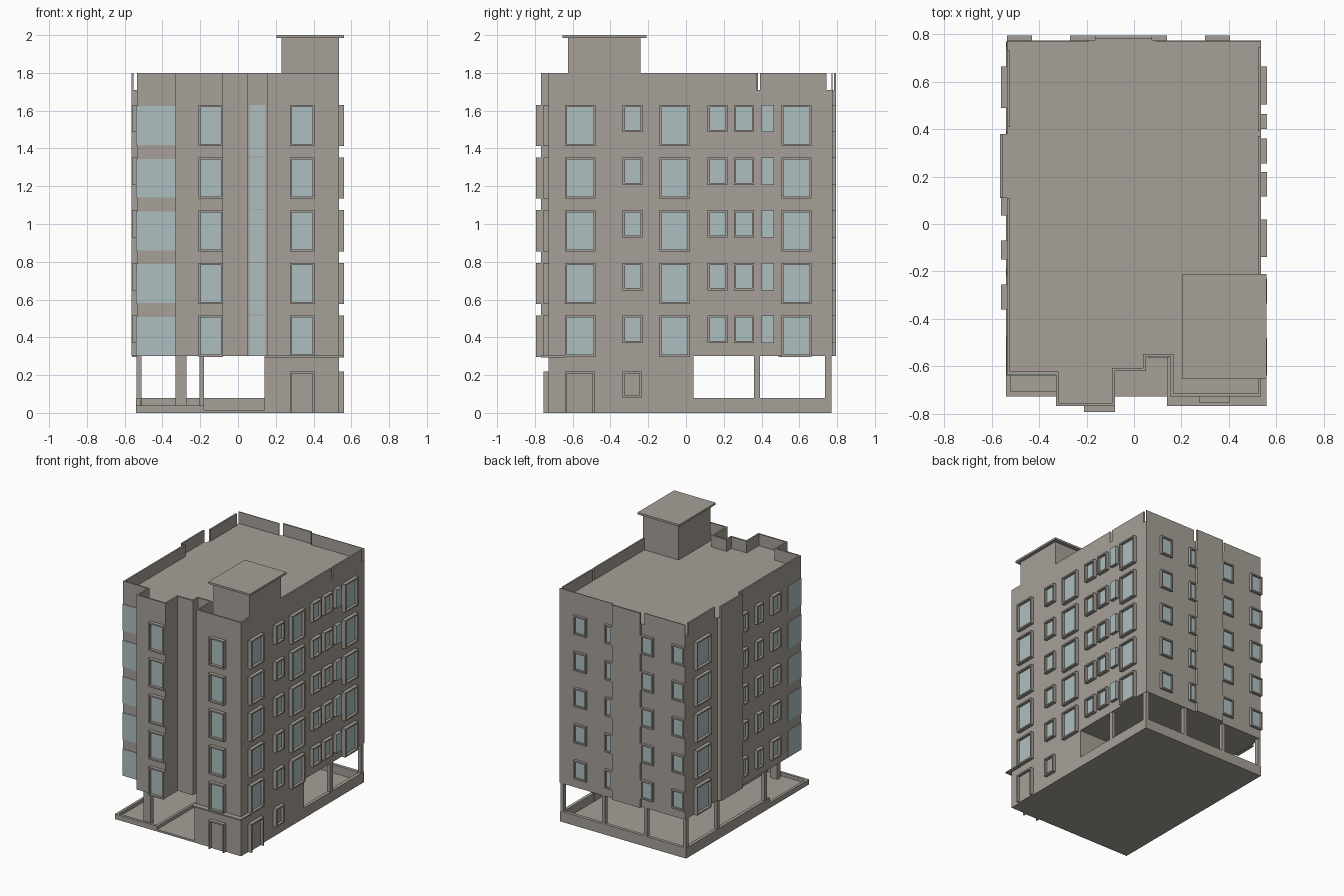
import bpy, bmesh
from mathutils import Vector

cube = bpy.data.objects.get("Cube")
if cube:
    bpy.data.objects.remove(cube)


def material(name, rgb):
    m = bpy.data.materials.new(name)
    m.use_nodes = True
    m.diffuse_color = (*rgb, 1)
    m.node_tree.nodes["Principled BSDF"].inputs["Base Color"].default_value = (*rgb, 1)
    return m


WALL = material("taupe_wall", (0.38, 0.35, 0.31))
GLASS = material("pale_blue_glass", (0.42, 0.52, 0.53))


def add_object(name, bm, mat):
    bmesh.ops.recalc_face_normals(bm, faces=bm.faces)
    me = bpy.data.meshes.new(name)
    bm.to_mesh(me)
    bm.free()
    me.materials.append(mat)
    ob = bpy.data.objects.new(name, me)
    bpy.context.collection.objects.link(ob)
    return ob


def box(bm, x0, x1, y0, y1, z0, z1):
    vs = bmesh.ops.create_cube(bm, size=1)["verts"]
    for v in vs:
        v.co = Vector((x0 if v.co.x < 0 else x1,
                       y0 if v.co.y < 0 else y1,
                       z0 if v.co.z < 0 else z1))


def wall_box(bm, side, at, u0, u1, z0, z1, d0, d1):
    """Box on a wall: u runs along the wall, d is distance outward."""
    s = 1 if side in ("right", "back") else -1
    a, b = sorted((at + s * d0, at + s * d1))
    if side in ("front", "back"):
        box(bm, u0, u1, a, b, z0, z1)
    else:
        box(bm, a, b, u0, u1, z0, z1)


def boxes(name, mat, items):
    bm = bmesh.new()
    for it in items:
        box(bm, *it)
    return add_object(name, bm, mat)


# Main levels and wall positions
LOW, DECK, TOP = 0.3, 1.71, 1.8
L, R, B, F = -0.535, 0.535, 0.775, -0.727
PITCH = 0.279
FLOORS = [i * PITCH for i in range(5)]

# Stepped front outline, left to right
front = [(L, -0.635), (-0.33, -0.635), (-0.33, -0.767), (-0.08, -0.767), (-0.08, -0.62),
         (0.05, -0.62), (0.05, -0.56), (0.155, -0.56), (0.155, F), (R, F)]
outline = front + [(R, B), (L, B)]

# Upper storeys
bm = bmesh.new()
face = bm.faces.new([bm.verts.new((x, y, LOW)) for x, y in outline])
top = bmesh.ops.extrude_face_region(bm, geom=[face])["geom"]
bmesh.ops.translate(bm, vec=(0, 0, DECK - LOW),
                    verts=[g for g in top if isinstance(g, bmesh.types.BMVert)])
add_object("upper_storeys", bm, WALL)

# Parapet: stepped front, then side and back runs separated by narrow slots
T = 0.012
bm = bmesh.new()
for (xa, ya), (xb, yb) in zip(front, front[1:]):
    if ya == yb:
        box(bm, xa, xb, ya, ya + T, DECK, TOP)
    elif yb < ya:
        box(bm, xa, xa + T, yb, ya + T, DECK, TOP)
    else:
        box(bm, xa - T, xa, ya, yb + T, DECK, TOP)
for y0, y1 in ((F, 0.372), (0.393, 0.745)):
    box(bm, R - T, R, y0, y1, DECK, TOP)
for y0, y1 in ((-0.635, 0.11), (0.41, 0.735)):
    box(bm, L, L + T, y0, y1, DECK, TOP)
for x0, x1 in ((L, -0.19), (0.09, R)):
    box(bm, x0, x1, B - T / 2, B, DECK, TOP)
add_object("parapet", bm, WALL)

# Projecting wall panels on the left and back
boxes("left_projection", WALL, [(-0.565, L, 0.11, 0.38, LOW, DECK),
                                (-0.565, -0.553, 0.11, 0.38, DECK, TOP)])
boxes("back_projection", WALL, [(-0.165, 0.075, B, 0.795, LOW, DECK),
                                (-0.165, 0.075, 0.783, 0.795, DECK, TOP)])

# Roof room with overhanging cap
boxes("roof_room", WALL, [(0.23, R, -0.625, -0.24, DECK, 1.985)])
boxes("roof_room_cap", WALL, [(0.205, 0.56, -0.655, -0.21, 1.985, 2.0)])

# Windows: projecting hollow frame with a pane set inside
frames, panes, panels = bmesh.new(), bmesh.new(), bmesh.new()


def window(side, at, u0, u1, z0, z1, fill=panes, sill=True, w=0.011, d=0.027):
    wall_box(frames, side, at, u0, u0 + w, z0, z1, 0, d)
    wall_box(frames, side, at, u1 - w, u1, z0, z1, 0, d)
    wall_box(frames, side, at, u0 + w, u1 - w, z1 - w, z1, 0, d)
    if sill:
        wall_box(frames, side, at, u0 + w, u1 - w, z0, z0 + w, 0, d)
    wall_box(fill, side, at, u0 + w, u1 - w, z0 + w * sill, z1 - w, 0, 0.006)


TALL, SHORT = 0.297, 0.37
HEAD = 0.515
columns = [
    ("front", -0.767, TALL, [(-0.21, -0.08)]),
    ("front", F, TALL, [(0.275, 0.405)]),
    ("right", R, TALL, [(-0.64, -0.48), (-0.14, 0.02), (0.505, 0.665)]),
    ("right", R, SHORT, [(-0.335, -0.23), (0.115, 0.22), (0.255, 0.36)]),
    ("left", L, TALL, [(0.49, 0.665)]),
    ("left", L, SHORT, [(0.035, 0.11), (-0.15, -0.07), (-0.36, -0.255)]),
    ("back", B, SHORT, [(L, -0.43), (-0.27, -0.165), (0.075, 0.14), (0.3, 0.405)]),
]
for z in FLOORS:
    for side, at, sill_z, spans in columns:
        depth = 0.02 if side == "back" else 0.027
        for u0, u1 in spans:
            window(side, at, u0, u1, sill_z + z, HEAD + z, d=depth)
    # Narrow side light with its pane at the outer face
    wall_box(frames, "right", R, 0.4, 0.465, SHORT + z, HEAD + z, 0, 0.02)
    wall_box(panes, "right", R, 0.4, 0.465, SHORT + z, HEAD + z, 0.02, 0.026)
    # Corner glazing on the front and left, and the recessed glazed strip
    wall_box(panes, "front", -0.635, L, -0.33, 0.303 + z, 0.508 + z, 0, 0.004)
    wall_box(panes, "left", L, -0.639, -0.475, 0.303 + z, 0.508 + z, 0, 0.004)
    bottom = LOW if z == 0 else HEAD - PITCH + z + 0.005
    wall_box(panes, "front", -0.56, 0.06, 0.145, bottom, HEAD + z, 0, 0.004)

# Ground floor doors and small window, filled with the wall colour
window("front", F, 0.275, 0.405, 0, 0.22, panels, sill=False)
window("right", R, -0.64, -0.485, 0, 0.22, panels, sill=False)
window("right", R, -0.335, -0.235, 0.08, 0.22, panels)
add_object("window_frames", frames, WALL)
add_object("window_panes", panes, GLASS)
add_object("door_panels", panels, WALL)

# Ground floor block and its front canopy ledge
boxes("ground_floor_block", WALL, [(0.14, R, F, 0.04, 0, LOW)])
boxes("canopy_ledge", WALL, [(0.14, 0.56, -0.767, F, 0.294, 0.304),
                             (R, 0.56, F, -0.635, 0.294, 0.304)])

# Base slab, low perimeter walls and front terrace curb
boxes("base_slab", WALL, [(-0.54, R, F, 0.77, 0, 0.015)])
boxes("perimeter_walls", WALL, [
    (-0.54, R, 0.745, 0.77, 0, 0.08),
    (R - 0.025, R, 0.04, 0.77, 0, 0.08),
    (-0.54, -0.515, -0.25, 0.77, 0, 0.08)])
boxes("terrace_curb", WALL, [
    (-0.54, -0.18, F, F + 0.02, 0, 0.04),
    (-0.54, -0.52, F, -0.25, 0, 0.04),
    (-0.2, -0.18, F, -0.25, 0, 0.04)])

# Columns under the upper storeys
cols = [(x, 0.757) for x in (-0.525, -0.192, 0.165, 0.52)]
cols += [(0.52, 0.38), (-0.525, 0.38), (-0.525, -0.2)]
bm = bmesh.new()
for x, y in cols:
    box(bm, x - 0.013, x + 0.013, y - 0.02, y + 0.013, 0, LOW)
box(bm, -0.33, -0.272, -0.68, -0.64, 0, LOW)
add_object("columns", bm, WALL)
